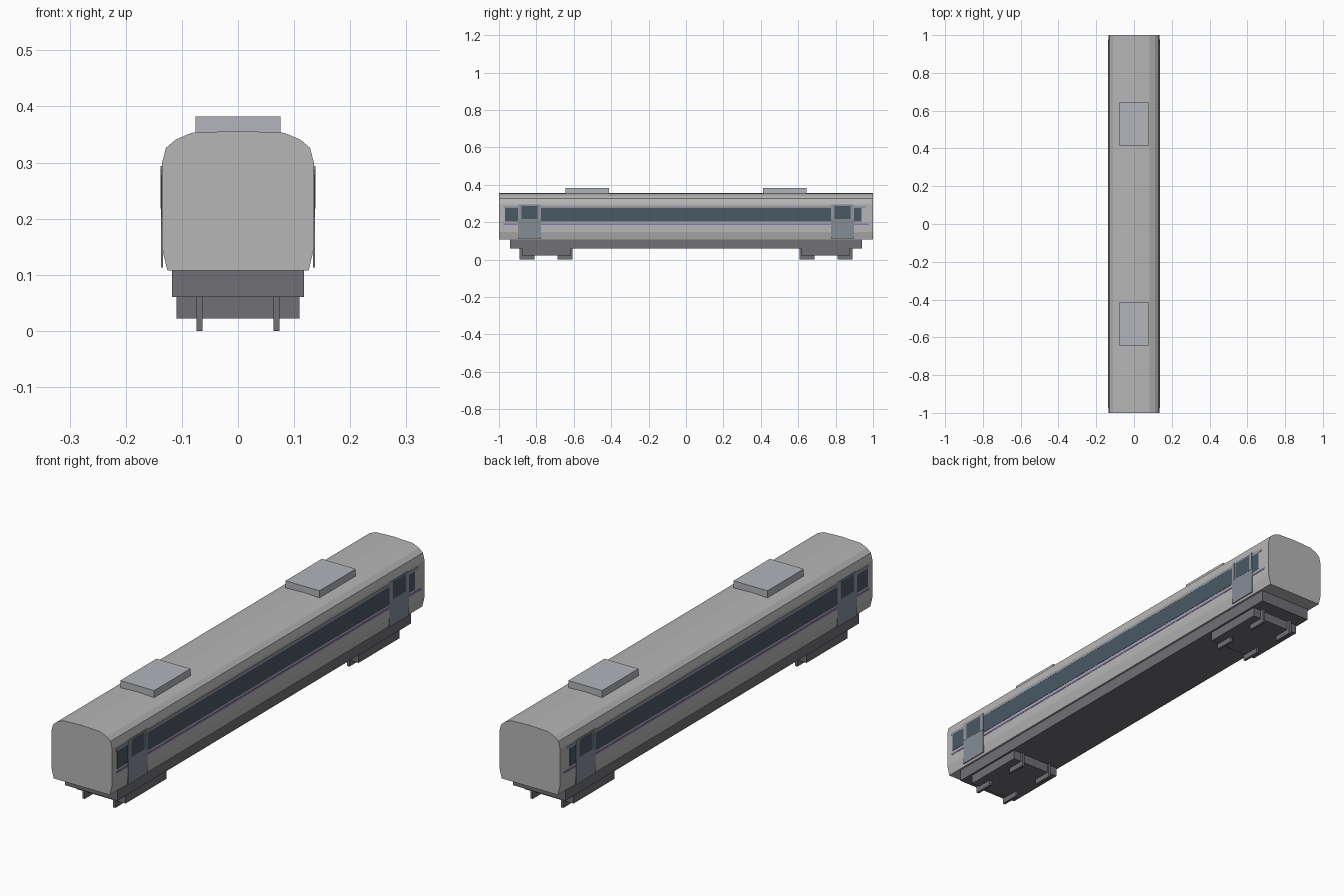
import bpy
import bmesh

if "Cube" in bpy.data.objects:
    bpy.data.objects.remove(bpy.data.objects["Cube"])


def material(name, r, g, b):
    m = bpy.data.materials.new(name)
    m.diffuse_color = (r, g, b, 1)
    m.use_nodes = True
    m.node_tree.nodes["Principled BSDF"].inputs["Base Color"].default_value = m.diffuse_color
    return m


DARK = material("dark_grey", 0.16, 0.16, 0.18)
GLASS = material("glass", 0.07, 0.10, 0.13)
DOOR = material("door_grey", 0.24, 0.27, 0.31)
PURPLE = material("purple", 0.25, 0.18, 0.40)
TRIM = material("trim_grey", 0.30, 0.32, 0.35)
ROOF = material("roof_unit_grey", 0.45, 0.46, 0.50)
SHELL = material("shell_grey", 0.47, 0.47, 0.47)


def finish(bm, name, mat):
    bmesh.ops.recalc_face_normals(bm, faces=bm.faces)
    me = bpy.data.meshes.new(name)
    bm.to_mesh(me)
    bm.free()
    ob = bpy.data.objects.new(name, me)
    bpy.context.collection.objects.link(ob)
    me.materials.append(mat)
    return ob


def box(name, x, y, z, mat, mirror=False):
    """Box from (min, max) ranges, optionally mirrored across x = 0."""
    bm = bmesh.new()
    bmesh.ops.create_cube(bm, size=1)
    for v in bm.verts:
        v.co = [r[0] + (c + 0.5) * (r[1] - r[0]) for c, r in zip(v.co, (x, y, z))]
    ob = finish(bm, name, mat)
    if mirror:
        ob.modifiers.new("Mirror", 'MIRROR')
    return ob


# Body shell: half cross-section mirrored, then extruded along the length
half = [(0.126, 0.108), (0.1355, 0.148), (0.1357, 0.298), (0.1285, 0.326),
        (0.111, 0.341), (0.083, 0.353)]
section = half + [(0, 0.3565)] + [(-x, z) for x, z in reversed(half)]
bm = bmesh.new()
face = bm.faces.new([bm.verts.new((x, -1, z)) for x, z in section])
ext = bmesh.ops.extrude_face_region(bm, geom=[face], use_keep_orig=True)
bmesh.ops.translate(bm, vec=(0, 2, 0),
                    verts=[g for g in ext["geom"] if isinstance(g, bmesh.types.BMVert)])
finish(bm, "body_shell", SHELL)

# Underframe
box("underframe", (-0.118, 0.118), (-0.94, 0.94), (0.06, 0.108), DARK)

# Side window band, trim and coloured stripe
box("window_band", (0.13, 0.1368), (-0.968, 0.938), (0.203, 0.277), GLASS, True)
box("window_trim", (0.13, 0.1372), (-0.975, 0.96), (0.277, 0.288), TRIM, True)
box("side_stripe", (0.13, 0.1368), (-0.975, 0.978), (0.186, 0.194), PURPLE, True)

for s, end in ((-1, "front"), (1, "back")):
    def span(a, b):
        return tuple(sorted((s * a, s * b)))

    # Roof unit
    box(end + "_roof_unit", (-0.076, 0.076), span(0.413, 0.645), (0.345, 0.382), ROOF)
    # Doors with window and raised side posts
    box(end + "_door", (0.1335, 0.1373), span(0.775, 0.898), (0.113, 0.294), DOOR, True)
    box(end + "_door_window", (0.134, 0.1377), span(0.795, 0.879), (0.218, 0.287), GLASS, True)
    for i, y in enumerate((0.776, 0.885)):
        box(f"{end}_door_post_{i}", (0.134, 0.1385), span(y, y + 0.012),
            (0.218, 0.294), TRIM, True)
    # Bogie with wheel plates
    box(end + "_bogie", (-0.11, 0.11), span(0.615, 0.877), (0.022, 0.06), DARK)
    for i, y in enumerate((0.607, 0.81)):
        box(f"{end}_wheel_{i}", (0.063, 0.074), span(y, y + 0.081),
            (0, 0.06), DARK, True)
